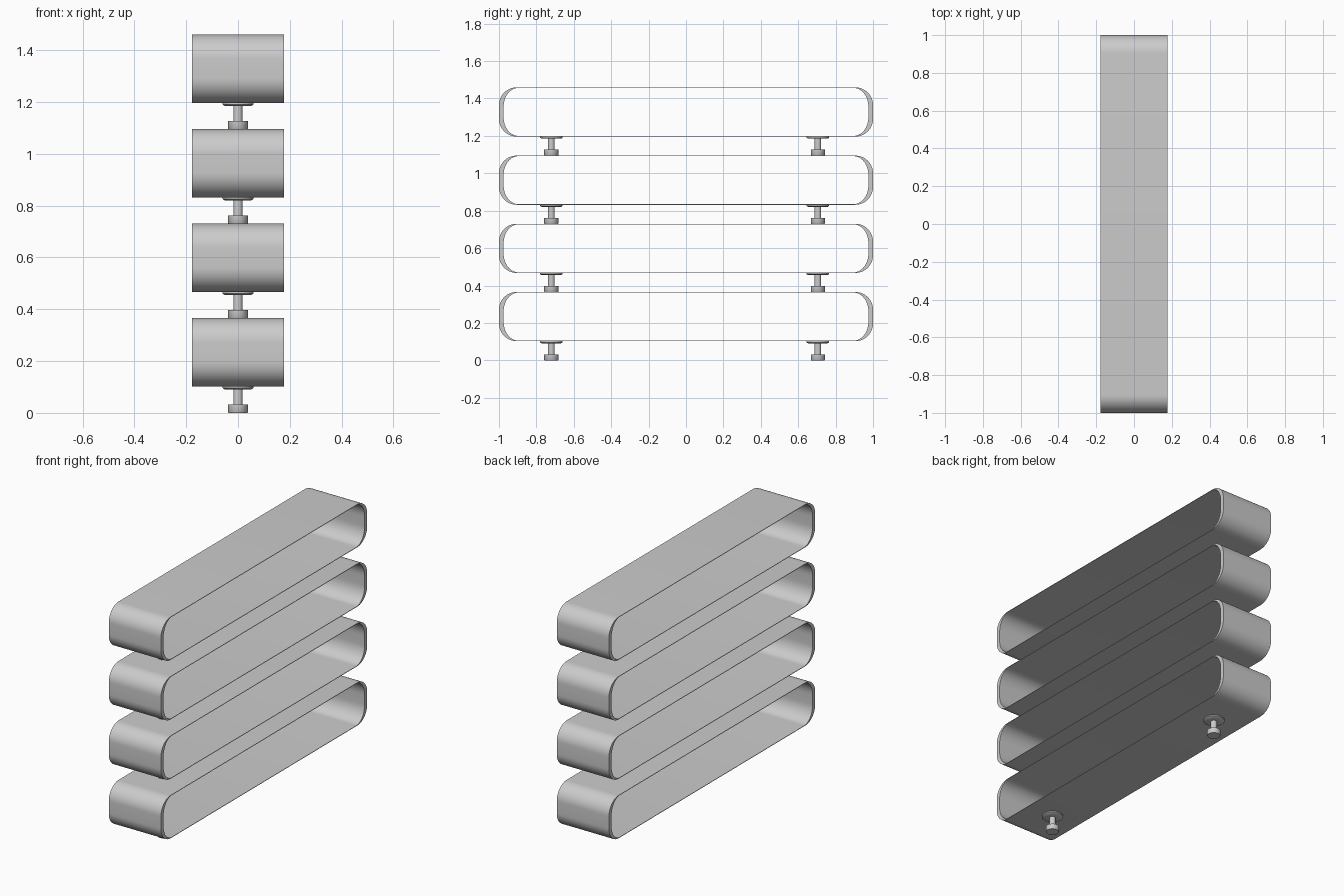
import bpy, bmesh
from math import cos, sin, pi

if "Cube" in bpy.data.objects:
    bpy.data.objects.remove(bpy.data.objects["Cube"])

PITCH = 0.3647
HALF_W = 0.177


def finish(bm, name):
    bmesh.ops.recalc_face_normals(bm, faces=bm.faces)
    me = bpy.data.meshes.new(name)
    bm.to_mesh(me)
    bm.free()
    ob = bpy.data.objects.new(name, me)
    bpy.context.collection.objects.link(ob)
    bpy.ops.object.select_all(action='DESELECT')
    ob.select_set(True)
    bpy.context.view_layer.objects.active = ob
    bpy.ops.object.shade_smooth_by_angle(angle=0.6)
    return ob


def rounded_loop(hy, hz, ry, rz, zc, n=14):
    pts = []
    for q, (sy, sz) in enumerate([(1, 1), (-1, 1), (-1, -1), (1, -1)]):
        for i in range(n + 1):
            a = (q + i / n) * pi / 2
            pts.append((sy * (hy - ry) + ry * cos(a),
                        zc + sz * (hz - rz) + rz * sin(a)))
    return pts


def band(name, z0):
    # hollow band open at both x sides, thin flats and thicker ends
    zc = z0 + 0.1315
    outer = rounded_loop(1.0, 0.1315, 0.095, 0.095, zc)
    inner = rounded_loop(0.975, 0.1285, 0.08, 0.1, zc)
    bm = bmesh.new()
    loops = [[bm.verts.new((x, y, z)) for y, z in pts]
             for pts, x in ((outer, -HALF_W), (outer, HALF_W),
                            (inner, HALF_W), (inner, -HALF_W))]
    n = len(outer)
    for k in range(4):
        a, b = loops[k], loops[(k + 1) % 4]
        for i in range(n):
            j = (i + 1) % n
            bm.faces.new((a[i], a[j], b[j], b[i]))
    return finish(bm, name)


def foot(name, y, z0, seg=32):
    # lathed peg: base disc, stem, flange
    prof = [(0.036, 0), (0.038, 0.003), (0.038, 0.032), (0.018, 0.032),
            (0.018, 0.091), (0.052, 0.091), (0.06, 0.096), (0.06, 0.1025)]
    bm = bmesh.new()
    rings = [[bm.verts.new((r * cos(2 * pi * i / seg),
                            y + r * sin(2 * pi * i / seg), z0 + z))
              for i in range(seg)] for r, z in prof]
    for a, b in zip(rings, rings[1:]):
        for i in range(seg):
            j = (i + 1) % seg
            bm.faces.new((a[i], a[j], b[j], b[i]))
    bm.faces.new(rings[0])
    bm.faces.new(rings[-1])
    return finish(bm, name)


# four stacked bands, each on two pegs
for level in range(4):
    z = level * PITCH
    band(f"band_{level + 1}", z + 0.1025)
    foot(f"front_peg_{level + 1}", -0.72, z)
    foot(f"back_peg_{level + 1}", 0.705, z)
